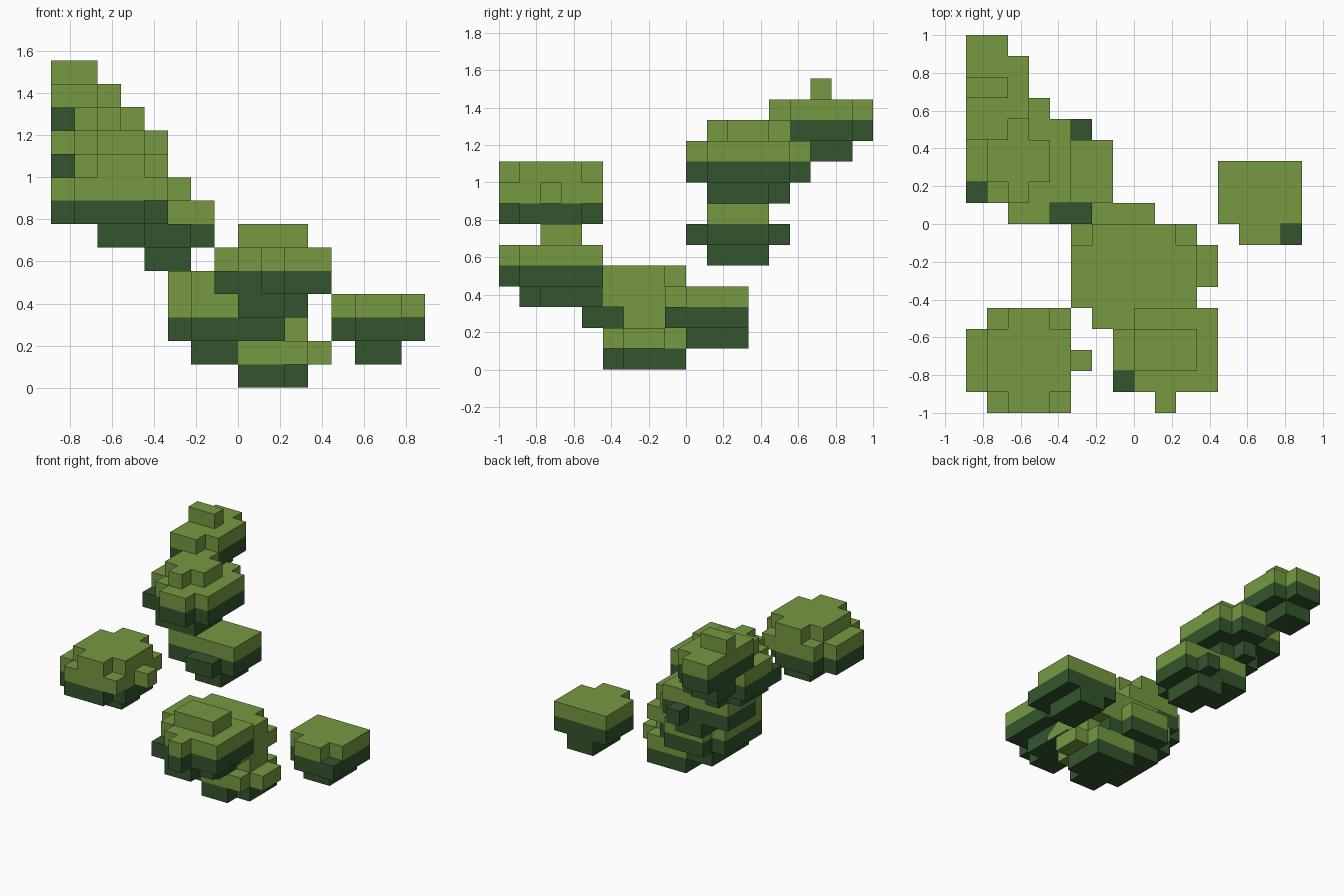
import bpy, bmesh, math
from mathutils import Vector

if "Cube" in bpy.data.objects:
    bpy.data.objects.remove(bpy.data.objects["Cube"], do_unlink=True)

CELL = 1 / 9  # edge length of one block


def make_material(name, rgb):
    mat = bpy.data.materials.new(name)
    mat.use_nodes = True
    mat.diffuse_color = (*rgb, 1)
    mat.node_tree.nodes["Principled BSDF"].inputs["Base Color"].default_value = (*rgb, 1)
    return mat


MATERIALS = [make_material("light leaf green", (0.181, 0.314, 0.053)),
             make_material("dark leaf green", (0.033, 0.091, 0.026))]
LIGHT, DARK = 0, 1


def make_clump(name, layers):
    """Stack one-block layers; each is (z, colour, rectangles x0, x1, y0, y1)."""
    cells = {}
    for z, colour, rects in layers:
        for x0, x1, y0, y1 in rects:
            for x in range(x0, x1):
                for y in range(y0, y1):
                    cells[x, y, z] = colour

    # Keep only the outer block faces
    bm = bmesh.new()
    for cell, colour in cells.items():
        centre = Vector(cell) + Vector((0.5, 0.5, 0.5))
        for axis in range(3):
            for sign in (-1, 1):
                step = [0, 0, 0]
                step[axis] = sign
                if tuple(c + s for c, s in zip(cell, step)) in cells:
                    continue
                n = Vector(step)
                u = Vector([float(i == (axis + 1) % 3) for i in range(3)])
                v = n.cross(u)
                corners = [centre + (n + a * u + b * v) / 2
                           for a, b in ((-1, -1), (1, -1), (1, 1), (-1, 1))]
                face = bm.faces.new([bm.verts.new(c * CELL) for c in corners])
                face.material_index = colour
    bmesh.ops.remove_doubles(bm, verts=bm.verts[:], dist=1e-4)
    # Merge flat neighbours of the same colour
    bmesh.ops.dissolve_limit(bm, angle_limit=math.radians(1), verts=bm.verts[:],
                             edges=bm.edges[:], delimit={'MATERIAL'})
    mesh = bpy.data.meshes.new(name)
    bm.to_mesh(mesh)
    bm.free()
    for mat in MATERIALS:
        mesh.materials.append(mat)
    obj = bpy.data.objects.new(name, mesh)
    bpy.context.scene.collection.objects.link(obj)


# Small clump standing apart
make_clump("side_leaf_clump", [
    (1, DARK, [(5, 7, 0, 3)]),
    (2, DARK, [(4, 8, 0, 3), (5, 8, -1, 0)]),
    (3, LIGHT, [(4, 8, 0, 3), (5, 7, -1, 0)]),
])

# Front clump with a raised cap
make_clump("front_leaf_clump", [
    (3, DARK, [(0, 2, -8, -4), (2, 3, -7, -4)]),
    (4, DARK, [(-1, 4, -8, -5), (0, 4, -5, -4), (1, 2, -9, -8)]),
    (5, LIGHT, [(-1, 0, -7, -5), (0, 4, -8, -4), (1, 2, -9, -8)]),
    (6, LIGHT, [(0, 3, -7, -5)]),
])

# Wide central clump
make_clump("centre_leaf_clump", [
    (1, DARK, [(-2, 0, -4, 0)]),
    (2, DARK, [(-3, 2, -4, 0), (-2, 2, -5, -4), (-2, 1, 0, 1)]),
    (3, LIGHT, [(-3, 3, -4, 0), (-2, 3, -5, -4), (-2, 1, 0, 1)]),
    (4, LIGHT, [(-2, 2, -5, 0), (-3, -2, -4, -1), (2, 3, -4, -1)]),
])

# Lowest clump, resting on the ground
make_clump("bottom_leaf_clump", [
    (0, DARK, [(0, 2, -4, 0), (2, 3, -3, 0)]),
    (1, LIGHT, [(0, 3, -4, 0), (3, 4, -3, -1)]),
    (2, LIGHT, [(2, 3, -3, -1)]),
])

# Raised clump at the front corner
make_clump("corner_leaf_clump", [
    (6, DARK, [(-6, -4, -7, -5)]),
    (7, DARK, [(-7, -4, -9, -4), (-8, -3, -8, -5)]),
    (8, LIGHT, [(-7, -3, -9, -4), (-8, -7, -8, -5), (-3, -2, -7, -6)]),
    (9, LIGHT, [(-7, -3, -8, -5), (-6, -4, -9, -4)]),
])

# Rising chain of clumps toward the back
make_clump("lower_back_leaf_clump", [
    (5, DARK, [(-4, -2, 1, 4)]),
    (6, DARK, [(-6, -1, 1, 4), (-4, -2, 0, 1), (-3, -2, 4, 5)]),
    (7, LIGHT, [(-6, -1, 1, 4)]),
])
make_clump("middle_back_leaf_clump", [
    (8, DARK, [(-7, -4, 1, 4), (-6, -5, 4, 5)]),
    (9, DARK, [(-8, -3, 1, 5), (-6, -4, 0, 1), (-6, -4, 5, 6)]),
    (10, LIGHT, [(-8, -3, 2, 5), (-7, -3, 1, 2), (-6, -4, 0, 1), (-7, -4, 5, 6)]),
    (11, LIGHT, [(-7, -4, 2, 4), (-6, -5, 1, 5)]),
])
make_clump("top_back_leaf_clump", [
    (10, DARK, [(-8, -6, 6, 8)]),
    (11, DARK, [(-8, -6, 4, 9), (-6, -5, 5, 8)]),
    (12, LIGHT, [(-8, -6, 4, 9), (-6, -5, 5, 8)]),
    (13, LIGHT, [(-8, -6, 6, 7)]),
])
